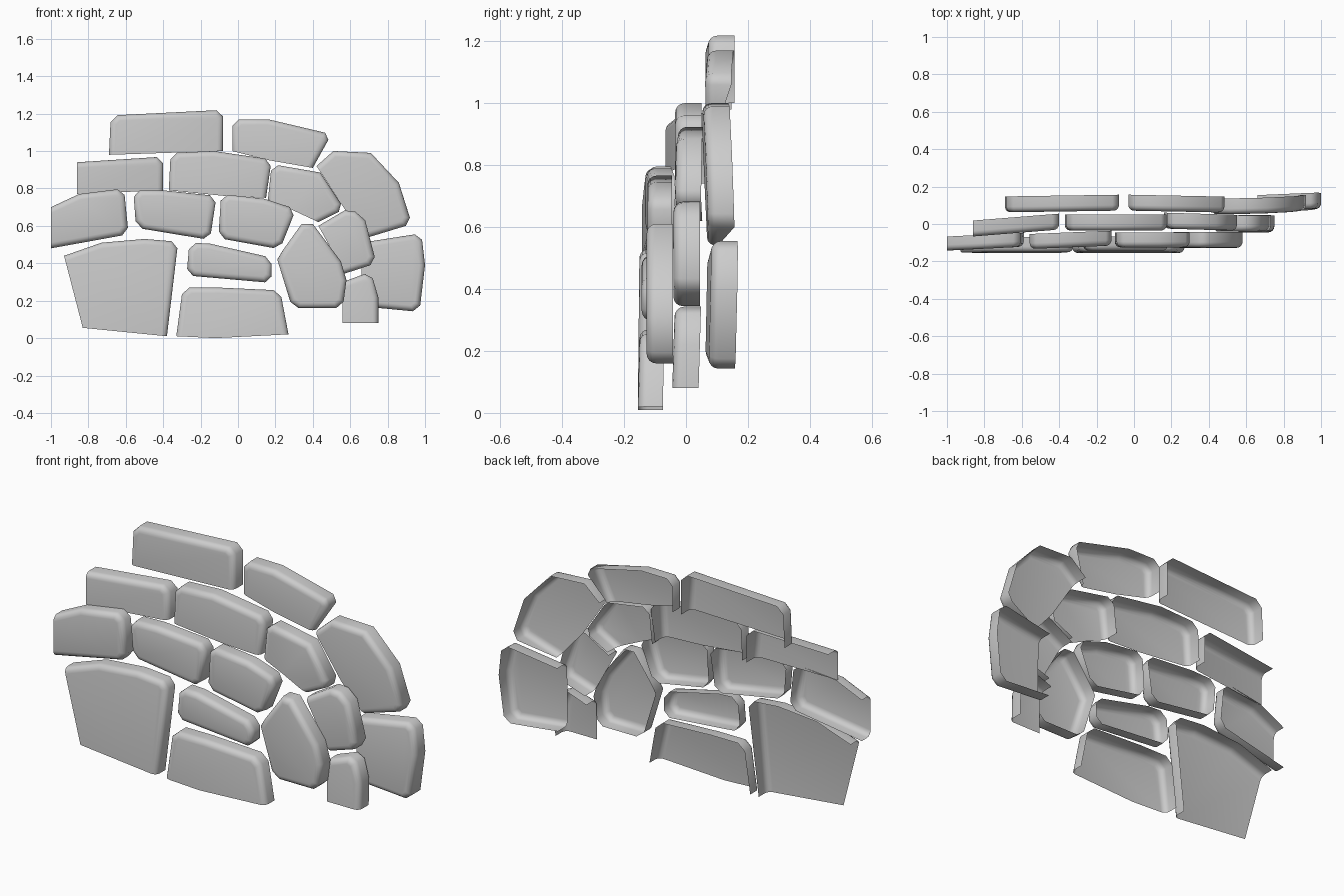
import bpy
import bmesh
import math
from mathutils import Vector

cube = bpy.data.objects.get("Cube")
if cube:
    bpy.data.objects.remove(cube, do_unlink=True)

# Plain stone colour
grey = bpy.data.materials.new("stone_grey")
grey.use_nodes = True
stone_colour = (0.6, 0.6, 0.6, 1)
grey.diffuse_color = stone_colour
shader = next(n for n in grey.node_tree.nodes if n.type == "BSDF_PRINCIPLED")
shader.inputs["Base Color"].default_value = stone_colour

ROUND = 0.03
CORNER = 0.035
STEPS = 4


def cut_corners(corners, open_edges):
    """Clip sharp corners between two walled edges; returns points and edge flags."""
    count = len(corners)
    points, is_open = [], []
    for i, corner in enumerate(corners):
        before = (corner - corners[i - 1]).normalized()
        after = (corners[(i + 1) % count] - corner).normalized()
        beside_open = i in open_edges or (i - 1) % count in open_edges
        if before.angle(after) > math.radians(60) and not beside_open:
            points += [corner - before * CORNER, corner + after * CORNER]
            is_open += [False, False]
        else:
            points.append(corner)
            is_open.append(i in open_edges)
    return points, is_open


def inset(points, is_open, distance):
    """Move every walled edge inward, leaving open edges where they are."""
    result = []
    for i, point in enumerate(points):
        a = (point - points[i - 1]).normalized()
        b = (points[(i + 1) % len(points)] - point).normalized()
        da = 0 if is_open[i - 1] else distance
        db = 0 if is_open[i] else distance
        na, nb = Vector((a.y, -a.x)), Vector((b.y, -b.x))
        det = na.x * nb.y - na.y * nb.x
        if abs(det) < 0.01:
            result.append(point + na * min(da, db))
        else:
            result.append(point + Vector((da * nb.y - db * na.y,
                                          db * na.x - da * nb.x)) / det)
    return result


def stone(name, front, corners, open_edges=(), depth=0.085,
          turn=0.0, lean=0.0, taper=1.0):
    """Hollow stone shell: rounded front face, side walls, no back."""
    corners = [Vector(c) for c in corners]
    points, is_open = cut_corners(corners, open_edges)
    count = len(points)
    centre = sum(points, Vector((0, 0))) / count

    # Rings from the front face, around the rounded rim, to the back of the wall
    rings = []
    for step in range(STEPS + 1):
        angle = math.pi / 2 * step / STEPS
        ring = inset(points, is_open, ROUND * (1 - math.sin(angle)))
        rings.append((ring, ROUND * (1 - math.cos(angle))))
    rings.append((points, depth))

    bm = bmesh.new()
    layers = []
    for ring, back in rings:
        layer = []
        for i, p in enumerate(ring):
            offset = back
            if is_open[i] and is_open[i - 1]:
                offset = 0
            elif is_open[i] and back == depth:
                offset = max(ROUND, depth * taper)
            y = front + offset + turn * (p.x - centre.x) + lean * (p.y - centre.y)
            layer.append(bm.verts.new((p.x, y, p.y)))
        layers.append(layer)
    bm.faces.new(reversed(layers[0]))
    for near, far in zip(layers, layers[1:]):
        for i in range(count):
            j = (i + 1) % count
            if not is_open[i]:
                bm.faces.new((near[i], near[j], far[j], far[i]))
    bmesh.ops.remove_doubles(bm, verts=bm.verts, dist=0.0005)
    loose = [v for v in bm.verts if not v.link_faces]
    bmesh.ops.delete(bm, geom=loose, context="VERTS")

    mesh = bpy.data.meshes.new(name)
    bm.to_mesh(mesh)
    bm.free()
    mesh.materials.append(grey)
    obj = bpy.data.objects.new(name, mesh)
    bpy.context.collection.objects.link(obj)
    bpy.ops.object.select_all(action="DESELECT")
    obj.select_set(True)
    bpy.context.view_layer.objects.active = obj
    bpy.ops.object.shade_smooth_by_angle(angle=math.radians(60))


# Back layer of stones
stone("top_long_stone", 0.067, [(-.69, .98), (-.68, 1.19), (-.08, 1.22), (-.08, 1)],
      [3], turn=0.015)
stone("top_sloped_stone", 0.067, [(-.03, 1), (-.03, 1.17), (.16, 1.17), (.5, 1.09),
      (.4, .91), (.17, .95)], [4, 5], turn=-0.02, taper=0.4)
stone("shoulder_stone", 0.062, [(.42, .92), (.51, 1), (.71, .99), (.86, .83),
      (.93, .61), (.7, .54), (.57, .69)], [5, 6], turn=0.02, lean=-0.03, taper=0.4)
stone("right_end_stone", 0.075, [(.66, .51), (.98, .56), (1, .39), (.97, .14),
      (.66, .17)], [4], turn=0.04, lean=0.02)

# Middle layer of stones
stone("upper_left_stone", -0.045, [(-.86, .77), (-.86, .94), (-.4, .97), (-.4, .79)],
      [0, 3], turn=0.08)
stone("upper_centre_stone", -0.035, [(-.37, .79), (-.36, .99), (-.13, 1), (.18, .955),
      (.15, .75), (-.07, .76)], [4, 5])
stone("upper_right_stone", -0.03, [(.16, .74), (.18, .93), (.44, .885), (.57, .69),
      (.43, .62), (.28, .69)], [4, 5], turn=-0.03)
stone("inner_right_stone", -0.04, [(.43, .6), (.6, .7), (.68, .63), (.74, .4),
      (.57, .345)], [4])
stone("small_corner_stone", -0.04, [(.56, .3), (.71, .355), (.75, .22), (.75, .08),
      (.56, .08)], [3, 4], lean=0.03)

# Front layer of stones
stone("left_end_stone", -0.13, [(-1, .7), (-.85, .77), (-.61, .8), (-.585, .555),
      (-1, .48)], [4], depth=0.075, turn=0.05)
stone("mid_left_stone", -0.125, [(-.56, .79), (-.4, .79), (-.115, .76), (-.15, .525),
      (-.545, .59)], depth=0.08, turn=0.04)
stone("mid_right_stone", -0.125, [(-.09, .77), (.14, .745), (.31, .69), (.225, .475),
      (-.105, .535)], depth=0.08)
stone("large_left_stone", -0.152, [(-.93, .44), (-.73, .51), (-.5, .53), (-.32, .515),
      (-.38, .01), (-.83, .055)], [4, 5], depth=0.08, lean=0.01)
stone("narrow_centre_stone", -0.143, [(-.26, .51), (-.15, .505), (.18, .43),
      (.18, .295), (-.275, .335)], depth=0.075)
stone("bottom_stone", -0.152, [(-.33, .01), (-.295, .27), (-.1, .27), (.225, .255),
      (.27, .02), (-.12, 0)], [4, 5], depth=0.08, lean=0.02)
stone("tall_right_stone", -0.127, [(.21, .42), (.24, .47), (.34, .61), (.4, .61),
      (.55, .41), (.58, .31), (.56, .16), (.29, .16)], depth=0.085)
